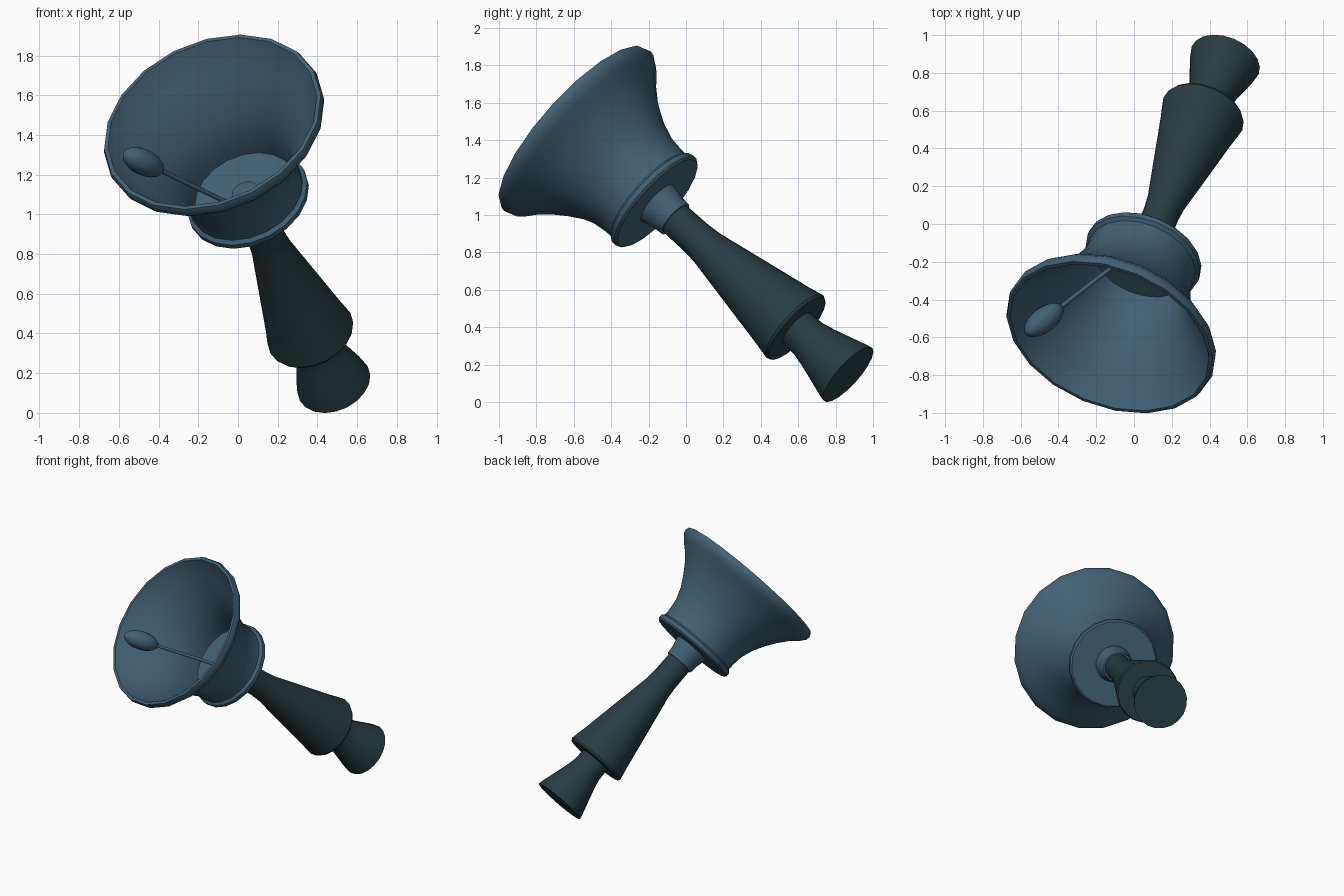
import bpy, bmesh, math
from mathutils import Vector, Matrix

if "Cube" in bpy.data.objects:
    bpy.data.objects.remove(bpy.data.objects["Cube"])

SIDES = 20
BASE = Vector((0.483, 0.867, 0.147))               # centre of the handle's end face
AXIS = Vector((-0.296, -0.710, 0.638)).normalized()  # from handle end to bell mouth


def material(name, rgb):
    m = bpy.data.materials.new(name)
    m.diffuse_color = (*rgb, 1)
    m.use_nodes = True
    m.node_tree.nodes["Principled BSDF"].inputs["Base Color"].default_value = m.diffuse_color
    return m


METAL = material("blue_grey_metal", (0.054, 0.120, 0.175))
GRIP = material("dark_grip", (0.021, 0.046, 0.055))


def frame(origin, direction):
    """Matrix placing local z along the direction."""
    return Matrix.Translation(origin) @ direction.to_track_quat('Z', 'Y').to_matrix().to_4x4()


def lathe(name, profile, mat, matrix, sides=SIDES, angle=32):
    """Turn (radius, height) points around local z; radius 0 makes a pole."""
    bm = bmesh.new()
    rings = []
    for r, h in profile:
        if r == 0:
            rings.append([bm.verts.new((0, 0, h))])
        else:
            rings.append([bm.verts.new((r * math.cos(k * math.tau / sides),
                                        r * math.sin(k * math.tau / sides), h))
                          for k in range(sides)])
    for a, b in zip(rings, rings[1:]):
        for k in range(sides):
            n = (k + 1) % sides
            if len(a) == 1:
                bm.faces.new((a[0], b[n], b[k]))
            elif len(b) == 1:
                bm.faces.new((a[k], a[n], b[0]))
            else:
                bm.faces.new((a[k], a[n], b[n], b[k]))
    bmesh.ops.recalc_face_normals(bm, faces=bm.faces)
    bm.transform(matrix)
    mesh = bpy.data.meshes.new(name)
    bm.to_mesh(mesh)
    bm.free()
    mesh.materials.append(mat)
    ob = bpy.data.objects.new(name, mesh)
    bpy.context.collection.objects.link(ob)
    bpy.ops.object.select_all(action='DESELECT')
    ob.select_set(True)
    bpy.context.view_layer.objects.active = ob
    bpy.ops.object.shade_smooth_by_angle(angle=math.radians(angle))
    return ob


body = frame(BASE, AXIS)

# Handle: flared end knob, neck, flat shoulder and long taper
lathe("handle", [(0, 0), (0.192, 0), (0.185, 0.035), (0.157, 0.13), (0.130, 0.225),
                 (0.113, 0.30), (0.110, 0.385), (0.218, 0.385), (0.226, 0.40),
                 (0.205, 0.50), (0.156, 0.77), (0.103, 1.06), (0.096, 1.14),
                 (0.094, 1.31), (0, 1.31)], GRIP, body)

# Collar joining the handle to the bell
lathe("collar", [(0, 1.30), (0.106, 1.30), (0.112, 1.36), (0.132, 1.445), (0, 1.445)],
      METAL, body)

# Bell: base flange, flared wall, rim, inner wall and floor
lathe("bell", [(0, 1.435), (0.305, 1.435), (0.317, 1.447), (0.317, 1.475), (0.298, 1.49),
               (0.298, 1.54), (0.308, 1.62), (0.340, 1.71), (0.385, 1.79), (0.432, 1.86),
               (0.490, 1.93), (0.545, 1.98), (0.574, 2.015), (0.580, 2.04), (0.572, 2.065),
               (0.552, 2.066), (0.522, 2.015), (0.465, 1.94), (0.410, 1.87), (0.360, 1.79),
               (0.315, 1.71), (0.285, 1.62), (0.272, 1.54), (0.268, 1.50), (0, 1.50)],
      METAL, body)

# Small boss on the bell floor
lathe("floor_boss", [(0.075, 1.49), (0.070, 1.512), (0.045, 1.525), (0, 1.53)], METAL, body)

# Clapper: thin rod and egg-shaped ball, swung to one side
ball = Vector((-0.477, -0.508, 1.263))
pivot = Vector((0.07, -0.085, 1.0))
swing = frame(ball, (pivot - ball).normalized())
length = (pivot - ball).length
lathe("clapper_rod", [(0, 0), (0.012, 0), (0.012, length), (0, length)], METAL, swing, 8, 50)
steps = 10
egg = [(0.066 * math.sin(math.pi * i / steps) if 0 < i < steps else 0,
        -0.128 * math.cos(math.pi * i / steps)) for i in range(steps + 1)]
lathe("clapper_ball", egg, METAL, swing, 16, 60)
